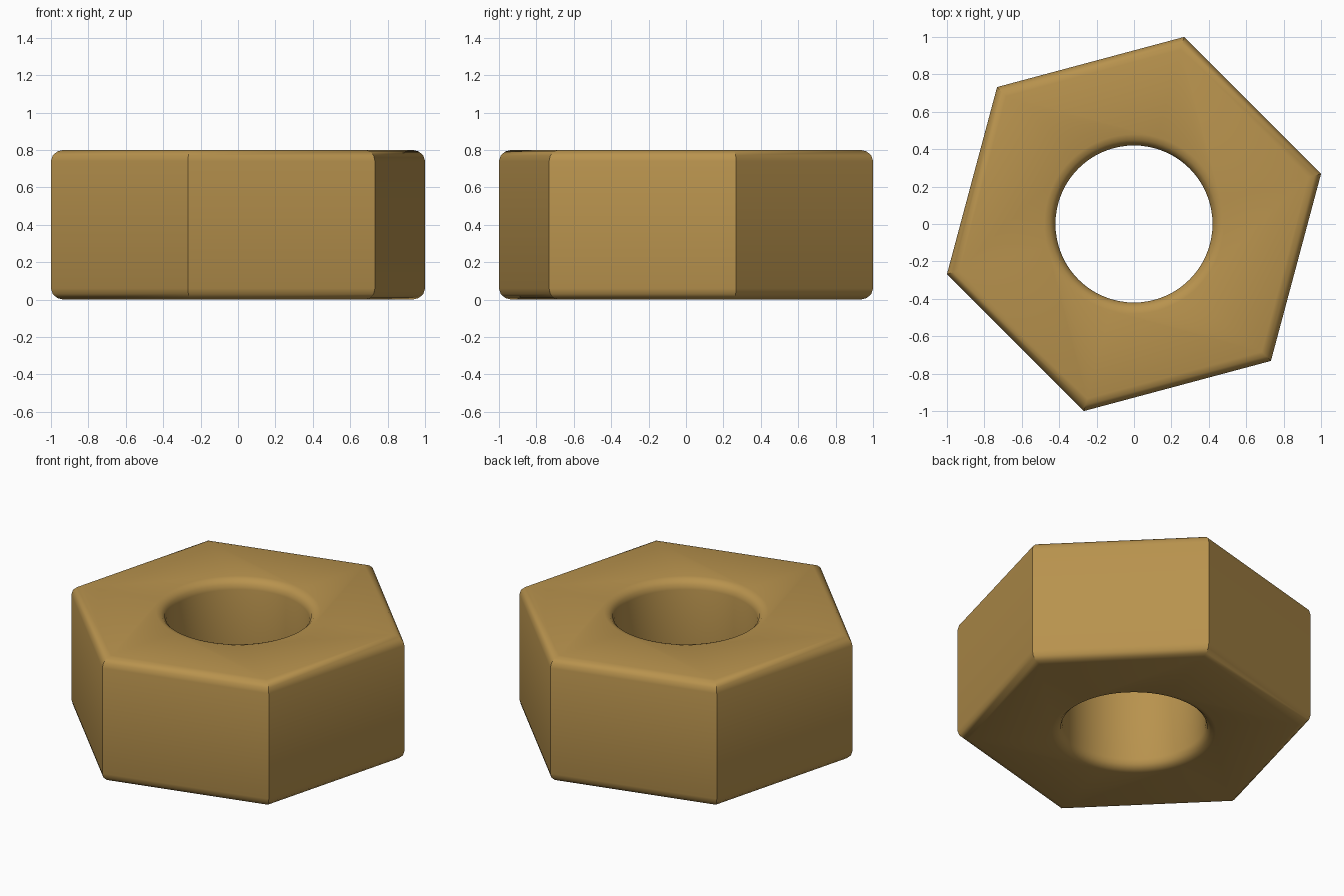
import bpy, bmesh
from math import pi, sin, cos, radians

if "Cube" in bpy.data.objects:
    bpy.data.objects.remove(bpy.data.objects["Cube"])

HEIGHT, BEVEL, STEPS = 0.8, 0.06, 3
R_HEX = 1 / cos(radians(15))          # corner radius giving a width of 2
R_HOLE, HOLE_SIDES = 0.42, 72
START = radians(15)

# Rounded edge profile: (inset, z) from bottom to top
arc = [(BEVEL * (1 - sin(a)), BEVEL * (1 - cos(a)))
       for a in (i * pi / 2 / STEPS for i in range(STEPS + 1))]
profile = arc + [(d, HEIGHT - z) for d, z in reversed(arc)]

bm = bmesh.new()


def ring(radius, z, sides):
    return [bm.verts.new((radius * cos(START + 2 * pi * i / sides),
                          radius * sin(START + 2 * pi * i / sides), z))
            for i in range(sides)]


def wall(rings):
    for a, b in zip(rings, rings[1:]):
        n = len(a)
        for i in range(n):
            j = (i + 1) % n
            bm.faces.new((a[i], a[j], b[j], b[i]))


# Hexagonal outside and round bore, both with rounded rims
outer = [ring(R_HEX - d / cos(pi / 6), z, 6) for d, z in profile]
inner = [ring(R_HOLE + d, z, HOLE_SIDES) for d, z in profile]
wall(outer)
wall(inner)

# Flat bottom and top: one face per side of the hexagon
span = HOLE_SIDES // 6
for hexa, hole in ((outer[0], inner[0]), (outer[-1], inner[-1])):
    for k in range(6):
        curve = [hole[(k * span + i) % HOLE_SIDES] for i in range(span, -1, -1)]
        bm.faces.new([hexa[k], hexa[(k + 1) % 6]] + curve)

bmesh.ops.recalc_face_normals(bm, faces=bm.faces)
mesh = bpy.data.meshes.new("hex_nut")
bm.to_mesh(mesh)
bm.free()
nut = bpy.data.objects.new("hex_nut", mesh)
bpy.context.collection.objects.link(nut)

# Brass colour
brass = bpy.data.materials.new("brass")
brass.diffuse_color = (0.48, 0.29, 0.075, 1)
brass.use_nodes = True
brass.node_tree.nodes["Principled BSDF"].inputs["Base Color"].default_value = brass.diffuse_color
mesh.materials.append(brass)

# Smooth bore and rims, sharp hexagon corners
bpy.context.view_layer.objects.active = nut
nut.select_set(True)
bpy.ops.object.shade_smooth_by_angle(angle=radians(35))
